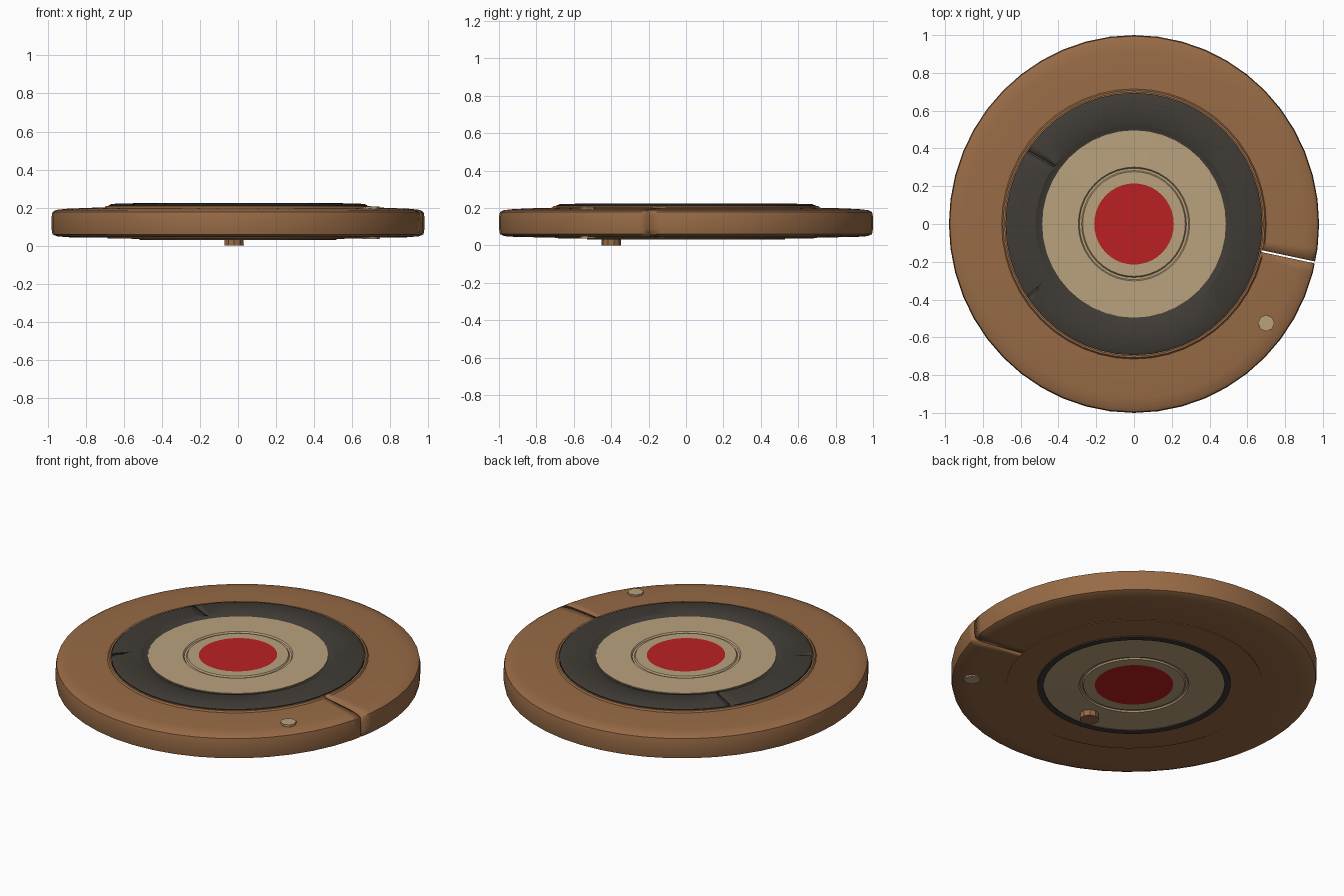
import bpy, bmesh, math
from mathutils import Matrix, Vector

if "Cube" in bpy.data.objects:
    bpy.data.objects.remove(bpy.data.objects["Cube"])


def material(name, rgb):
    m = bpy.data.materials.new(name)
    lin = [(c / 255 / 12.92) if c < 11 else ((c / 255 + 0.055) / 1.055) ** 2.4 for c in rgb]
    m.diffuse_color = (*lin, 1)
    m.use_nodes = True
    m.node_tree.nodes["Principled BSDF"].inputs["Base Color"].default_value = m.diffuse_color
    return m


WOOD = material("brown wood", (152, 107, 70))
DARK = material("charcoal paint", (64, 59, 53))
CREAM = material("cream paint", (186, 162, 126))
RED = material("red paint", (186, 33, 35))


def finish(name, bm, mats, angle=30):
    bmesh.ops.recalc_face_normals(bm, faces=bm.faces)
    me = bpy.data.meshes.new(name)
    bm.to_mesh(me)
    bm.free()
    for m in mats:
        me.materials.append(m)
    ob = bpy.data.objects.new(name, me)
    bpy.context.collection.objects.link(ob)
    bpy.ops.object.select_all(action='DESELECT')
    ob.select_set(True)
    bpy.context.view_layer.objects.active = ob
    bpy.ops.object.shade_smooth_by_angle(angle=math.radians(angle))
    return ob


def revolve(name, profile, mats, sides, closed=True, rule=None):
    """Turn an (r, z) profile around z, slightly narrower in x."""
    bm = bmesh.new()
    rings = []
    for r, z in profile:
        if r == 0:
            rings.append([bm.verts.new((0, 0, z))] * sides)
        else:
            rings.append([bm.verts.new((0.98 * r * math.cos(a), r * math.sin(a), z))
                          for a in (2 * math.pi * i / sides for i in range(sides))])
    pairs = list(zip(rings, rings[1:]))
    if closed:
        pairs.append((rings[-1], rings[0]))
    for a, b in pairs:
        for i in range(sides):
            j = (i + 1) % sides
            f = bm.faces.new(list(dict.fromkeys((a[i], a[j], b[j], b[i]))))
            if rule:
                f.material_index = rule(f.calc_center_median())
    return finish(name, bm, mats)


def cut(target, name, r0, r1, deg, width, z0, z1, turn=0):
    """Cut a straight radial slot out of a ring."""
    bm = bmesh.new()
    a = math.radians(deg)
    mid = Vector(((r0 + r1) / 2 * math.cos(a), (r0 + r1) / 2 * math.sin(a), (z0 + z1) / 2))
    mat = (Matrix.Translation(mid) @ Matrix.Rotation(a + math.radians(turn), 4, 'Z')
           @ Matrix.Diagonal((r1 - r0, width, z1 - z0, 1)))
    bmesh.ops.create_cube(bm, size=1, matrix=mat)
    c = finish(name, bm, [target.data.materials[0]])
    c.hide_render = True
    c.hide_viewport = True
    mod = target.modifiers.new(name, 'BOOLEAN')
    mod.operation = 'DIFFERENCE'
    mod.solver = 'EXACT'
    mod.object = c


def peg(name, x, y, r, z0, z1, sides, mat):
    bm = bmesh.new()
    bmesh.ops.create_cone(bm, cap_ends=True, segments=sides, radius1=r, radius2=r * 0.97,
                          depth=z1 - z0, matrix=Matrix.Translation((x, y, (z0 + z1) / 2)))
    return finish(name, bm, [mat])


# Outer wooden ring with rounded rim and a recess for the dark ring
wood = revolve("wooden_rim", [
    (0.53, 0.036), (0.70, 0.038), (0.70, 0.042), (0.90, 0.044), (0.97, 0.049), (0.995, 0.06),
    (1.0, 0.09), (1.0, 0.15), (0.995, 0.177), (0.975, 0.188), (0.92, 0.194), (0.80, 0.199),
    (0.715, 0.201), (0.708, 0.209), (0.698, 0.209), (0.698, 0.17), (0.53, 0.17)], [WOOD], 48)
cut(wood, "rim_seam_cutter", 0.69, 1.05, -12, 0.01, 0.0, 0.3)

# Dark ring, its sleeve running through to the underside
dark = revolve("dark_ring", [
    (0.694, 0.165), (0.694, 0.212), (0.675, 0.22), (0.53, 0.224), (0.515, 0.216), (0.495, 0.212),
    (0.495, 0.03), (0.529, 0.03), (0.529, 0.165)], [DARK], 48)
for i, (r0, r1, d) in enumerate([(0.52, 0.70, 145), (0.61, 0.70, 214)]):
    cut(dark, f"ring_crack_cutter_{i}", r0, r1, d, 0.008, 0.20, 0.3, 6)

# Cream face with a shallow groove and a red centre on both sides
half = [(0.215, 0.0), (0.277, 0.0), (0.283, -0.008), (0.295, -0.008), (0.301, 0.0), (0.496, -0.001)]
top = [(0, 0.217)] + [(r, 0.217 + d) for r, d in half]
bottom = [(r, 0.034 - d) for r, d in reversed(half)] + [(0, 0.034)]
revolve("target_face", top + bottom, [CREAM, RED], 40, closed=False,
        rule=lambda c: 1 if math.hypot(c.x, c.y) < 0.2 else 0)

# Pegs: one through the rim, one under the face
peg("rim_peg", 0.70, -0.525, 0.045, 0.036, 0.206, 8, CREAM)
peg("back_peg", -0.02, -0.40, 0.053, 0.0, 0.06, 10, WOOD)
